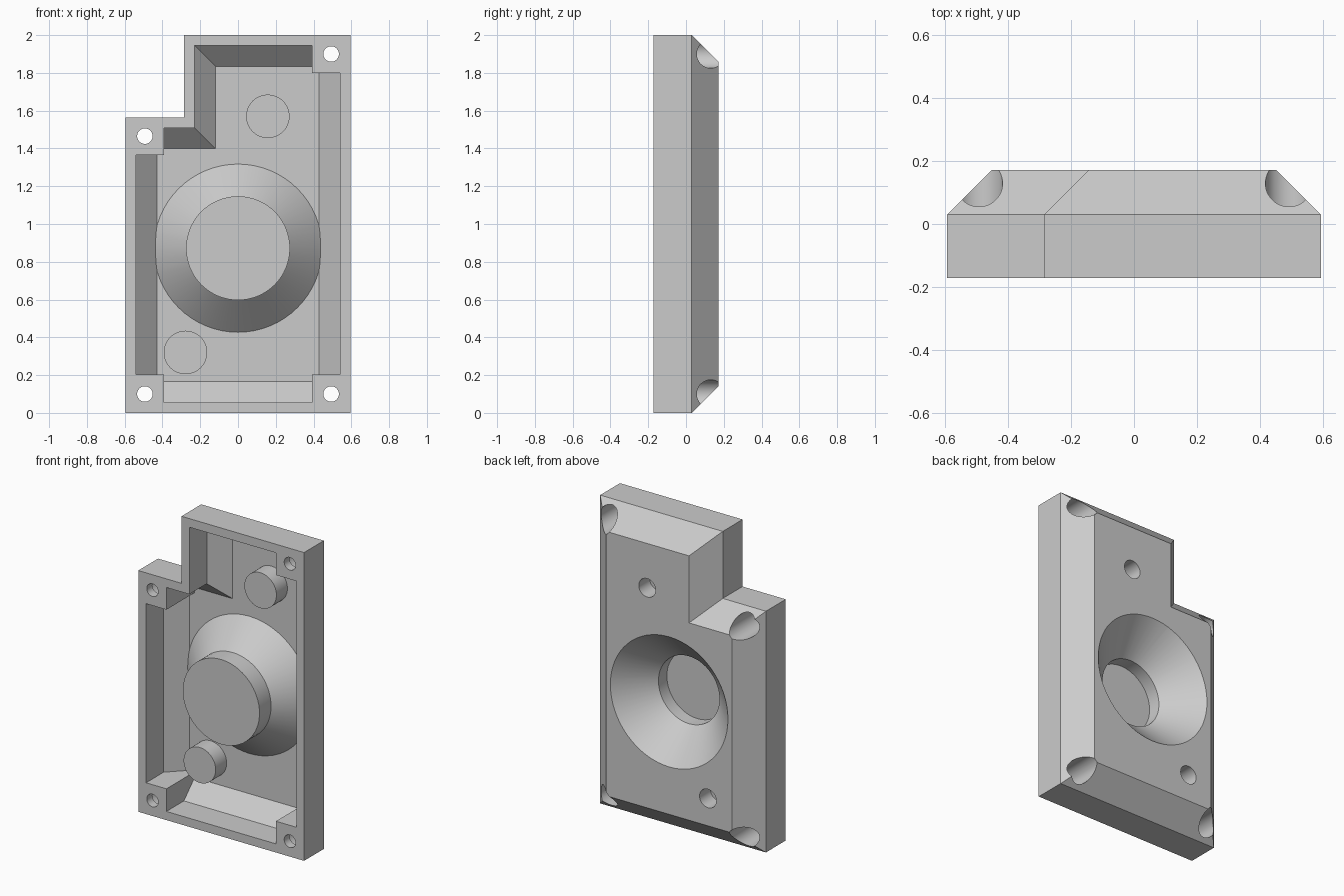
import bpy
import bmesh
import math

cube = bpy.data.objects.get("Cube")
if cube:
    bpy.data.objects.remove(cube, do_unlink=True)

HALF, FRONT, BACK = 0.595, -0.1725, 0.1725
BEVEL_Y = 0.03            # where the outer bevel begins
WALL = 0.056
FLOOR = BACK - WALL       # inside floor of the tray
SHIFT = WALL * math.tan(math.pi / 8)
CORE_Z = 0.872

grey = bpy.data.materials.new("plain grey")
grey.use_nodes = True
grey.diffuse_color = (0.6, 0.6, 0.6, 1)
grey.node_tree.nodes["Principled BSDF"].inputs["Base Color"].default_value = (0.6, 0.6, 0.6, 1)


def loft(name, loops):
    """Closed solid through a series of matching loops."""
    bm = bmesh.new()
    rings = [[bm.verts.new(p) for p in loop] for loop in loops]
    n = len(rings[0])
    for a, b in zip(rings, rings[1:]):
        for i in range(n):
            j = (i + 1) % n
            bm.faces.new((a[i], a[j], b[j], b[i]))
    bm.faces.new(rings[0][::-1])
    bm.faces.new(rings[-1])
    bmesh.ops.recalc_face_normals(bm, faces=bm.faces)
    mesh = bpy.data.meshes.new(name)
    bm.to_mesh(mesh)
    bm.free()
    mesh.materials.append(grey)
    obj = bpy.data.objects.new(name, mesh)
    bpy.context.collection.objects.link(obj)
    return obj


def outline(inset, y):
    """Notched plate outline, moved inward by inset."""
    corners = [(-HALF, 0, 1, 1), (HALF, 0, -1, 1), (HALF, 2, -1, -1),
               (-0.285, 2, 1, -1), (-0.285, 1.565, 1, -1), (-HALF, 1.565, 1, -1)]
    return [(x + sx * inset, y, z + sz * inset) for x, z, sx, sz in corners]


def turned(name, x, z, profile, sides=64):
    """Solid of revolution about the depth axis; profile is (radius, y)."""
    angles = [2 * math.pi * i / sides for i in range(sides)]
    return loft(name, [[(x + r * math.cos(a), y, z + r * math.sin(a)) for a in angles]
                       for r, y in profile])


def block(name, x0, x1, z0, z1):
    return loft(name, [[(x0, y, z0), (x1, y, z0), (x1, y, z1), (x0, y, z1)]
                       for y in (-0.5, 0.4)])


def cut(target, tool):
    """Subtract the tool from the target and discard the tool."""
    tool.hide_render = True
    mod = target.modifiers.new("cut", 'BOOLEAN')
    mod.operation = 'DIFFERENCE'
    mod.solver = 'EXACT'
    mod.object = tool
    bpy.context.view_layer.objects.active = target
    bpy.ops.object.modifier_apply(modifier=mod.name)
    bpy.data.objects.remove(tool, do_unlink=True)


# Outer body with bevelled back
depth = BACK - BEVEL_Y
housing = loft("housing", [outline(0, FRONT), outline(0, BEVEL_Y), outline(depth, BACK)])

# Cavity, less the parts that stay solid inside it
cavity = loft("cavity_cutter", [outline(WALL, -0.3), outline(WALL, BEVEL_Y - SHIFT),
                                outline(depth + SHIFT, FLOOR)])
screws = [(-0.493, 0.1), (0.493, 0.1), (0.493, 1.9), (-0.493, 1.465)]
for x, z in screws:
    side = 1 if x > 0 else -1
    x0, x1 = sorted((side * 0.393, side * 0.8))
    low, high = (-0.2, 0.203) if z < 1 else (z - 0.1, z + 0.3)
    cut(cavity, block("corner_boss", x0, x1, low, high))

# Central funnel ending in a round stub flush with the rim
outer_r, mouth_r = 0.275, 0.422
core_r = outer_r - WALL
base_r = mouth_r - WALL + WALL * math.sqrt(2)
cut(cavity, turned("funnel_wall", 0, CORE_Z, [
    (outer_r, -0.4), (outer_r, FLOOR - (base_r - outer_r)), (base_r + 0.03, FLOOR + 0.03)]))

posts = [(0.158, 1.57), (-0.278, 0.32)]
for x, z in posts:
    cut(cavity, turned("post", x, z, [(0.115, 0.004), (0.115, 0.15)], 48))
cut(housing, cavity)

# Openings from the back
cut(housing, turned("funnel_opening", 0, CORE_Z, [
    (core_r, FRONT + WALL), (core_r, BACK - (mouth_r - core_r)), (mouth_r + 0.03, BACK + 0.03)]))
for x, z in posts:
    cut(housing, turned("post_hole", x, z, [(0.06, 0.004 + WALL), (0.06, 0.3)], 48))

# Screw holes with wide recesses behind
for x, z in screws:
    cut(housing, turned("screw_hole", x, z, [
        (0.041, -0.4), (0.041, FRONT + WALL), (0.075, FRONT + WALL), (0.075, 0.4)], 48))

bpy.ops.object.select_all(action='DESELECT')
housing.select_set(True)
bpy.context.view_layer.objects.active = housing
bpy.ops.object.shade_smooth_by_angle(angle=math.radians(25))
